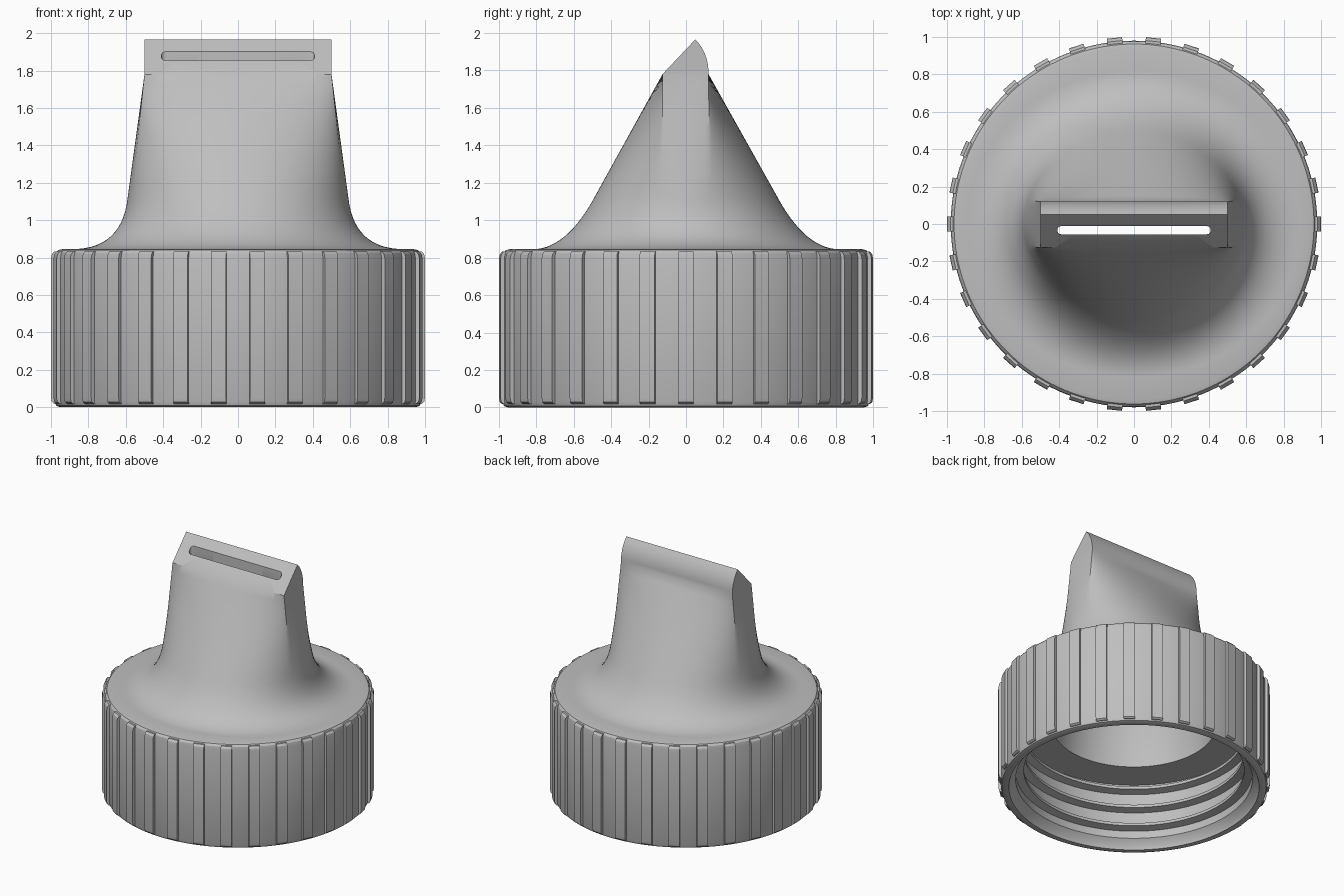
import bpy, bmesh, math
from mathutils import Matrix, Vector

cube = bpy.data.objects.get("Cube")
if cube:
    bpy.data.objects.remove(cube)

N = 144                       # points per ring
CORNER = math.radians(15)     # ring angle that becomes a spout corner
ANGLES = [2 * math.pi * i / N for i in range(N)]

gray = bpy.data.materials.new("light_gray_plastic")
gray.use_nodes = True
gray.diffuse_color = (0.52, 0.52, 0.52, 1)
gray.node_tree.nodes["Principled BSDF"].inputs["Base Color"].default_value = (0.52, 0.52, 0.52, 1)


def finish(name, bm):
    bmesh.ops.remove_doubles(bm, verts=bm.verts, dist=1e-5)
    bmesh.ops.recalc_face_normals(bm, faces=bm.faces)
    mesh = bpy.data.meshes.new(name)
    bm.to_mesh(mesh)
    bm.free()
    obj = bpy.data.objects.new(name, mesh)
    bpy.context.collection.objects.link(obj)
    mesh.materials.append(gray)
    bpy.ops.object.select_all(action="DESELECT")
    obj.select_set(True)
    bpy.context.view_layer.objects.active = obj
    bpy.ops.object.shade_smooth_by_angle(angle=math.radians(28))
    return obj


def ellipse(rx, ry, z):
    return [Vector((rx * math.cos(a), ry * math.sin(a), z)) for a in ANGLES]


def is_side(a):
    return abs(math.sin(a)) <= math.sin(CORNER) + 1e-6


def rectangle(hx, front, back, height):
    """Rectangular ring; height(t) gives z from front (0) to back (1)."""
    ring = []
    for a in ANGLES:
        if is_side(a):
            x = math.copysign(hx, math.cos(a))
            s = math.sin(a) / math.sin(CORNER)
        else:
            x = hx * math.cos(a) / math.cos(CORNER)
            s = math.copysign(1, math.sin(a))
        t = (s + 1) / 2
        ring.append(Vector((x, front + (back - front) * t, height(t))))
    return ring


def slot(hx, yc, r, height):
    """Ring with straight long edges and round ends; height(y) gives z."""
    ring = []
    for a in ANGLES:
        if is_side(a):
            q = math.asin(max(-1, min(1, math.sin(a) / math.sin(CORNER))))
            x = math.copysign(hx - r + r * math.cos(q), math.cos(a))
            y = yc + r * math.sin(q)
        else:
            x = (hx - r) * math.cos(a) / math.cos(CORNER)
            y = yc + math.copysign(r, math.sin(a))
        ring.append(Vector((x, y, height(y))))
    return ring


def blend(a, b, steps):
    """Rings strictly between two rings."""
    return [[p.lerp(q, k / steps) for p, q in zip(a, b)] for k in range(1, steps)]


FRONT, BACK, PEAK_Y, BASE_Z, PEAK_Z = -0.125, 0.12, 0.05, 1.78, 1.965


def slant(y):
    return BASE_Z + (y - FRONT) / (PEAK_Y - FRONT) * (PEAK_Z - BASE_Z)


# Slot and tapered hollow of the spout, from the mouth downwards
mouth = slot(0.41, -0.033, 0.023, slant)
throat = slot(0.41, -0.033, 0.023, lambda y: 1.74)
hollow = ellipse(0.5, 0.5, 0.95)
rings = [mouth, throat] + blend(throat, hollow, 8) + [hollow]
rings += [ellipse(r, r, z) for r, z in [(0.56, 0.82), (0.6, 0.52), (0.87, 0.52)]]

# Screw thread ridges on the inner wall
for z in (0.44, 0.285, 0.13):
    rings += [ellipse(r, r, z + dz) for r, dz in
              [(0.87, 0.06), (0.81, 0.035), (0.81, 0.012), (0.87, 0)]]

# Rim, outer wall and shoulder of the cap
wall = [(0.87, 0.07), (0.91, 0.03), (0.92, 0), (0.95, 0), (0.972, 0.008), (0.98, 0.03),
        (0.98, 0.8), (0.975, 0.825), (0.962, 0.84), (0.94, 0.845)]
rings += [ellipse(r, r, z) for r, z in wall]

# Flare that sweeps from the shoulder into the spout
steps = 14
for k in range(steps + 1):
    t = k / steps
    w = ((1 - t) ** 2, 2 * t * (1 - t), t * t)
    rx = 0.89 * w[0] + 0.62 * w[1] + 0.59 * w[2]
    ry = 0.82 * w[0] + 0.64 * w[1] + 0.49 * w[2]
    rings.append(ellipse(rx, ry, 0.845 * (w[0] + w[1]) + 1.12 * w[2]))

# Spout sides, round at the root and rectangular at the tip
neck = rectangle(0.5, FRONT, BACK, lambda t: BASE_Z)
rings += blend(rings[-1], neck, 12) + [neck]

# Wedge tip with a curved back and a slanted front face
steps = 7
for k in range(1, steps + 1):
    t = k / steps
    w = ((1 - t) ** 2, 2 * t * (1 - t), t * t)
    y = BACK * w[0] + 0.122 * w[1] + PEAK_Y * w[2]
    z = BASE_Z * w[0] + 1.89 * w[1] + PEAK_Z * w[2]
    rings.append(rectangle(0.5, FRONT, y, lambda s, z=z: BASE_Z + (z - BASE_Z) * s))

# Skin all rings into one closed shell
bm = bmesh.new()
grid = [[bm.verts.new(p) for p in ring] for ring in rings]
for a, b in zip(grid, grid[1:] + grid[:1]):
    for i in range(N):
        j = (i + 1) % N
        bm.faces.new((a[i], a[j], b[j], b[i]))
finish("spout_cap", bm)

# Grip ribs around the cap
RIBS, HALF = 30, 0.041
profile = [(0.95, 0.018), (0.982, 0.018), (0.995, 0.028), (1.0, 0.05),
           (1.0, 0.795), (0.995, 0.818), (0.982, 0.833), (0.95, 0.833)]
bm = bmesh.new()
for k in range(RIBS):
    turn = Matrix.Rotation(2 * math.pi * k / RIBS, 3, "Z")
    left, right = [[bm.verts.new(turn @ Vector((r, s * HALF, z))) for r, z in profile]
                   for s in (1, -1)]
    bm.faces.new(left)
    bm.faces.new(right)
    for i in range(len(profile)):
        j = (i + 1) % len(profile)
        bm.faces.new((left[i], left[j], right[j], right[i]))
finish("grip_ribs", bm)
